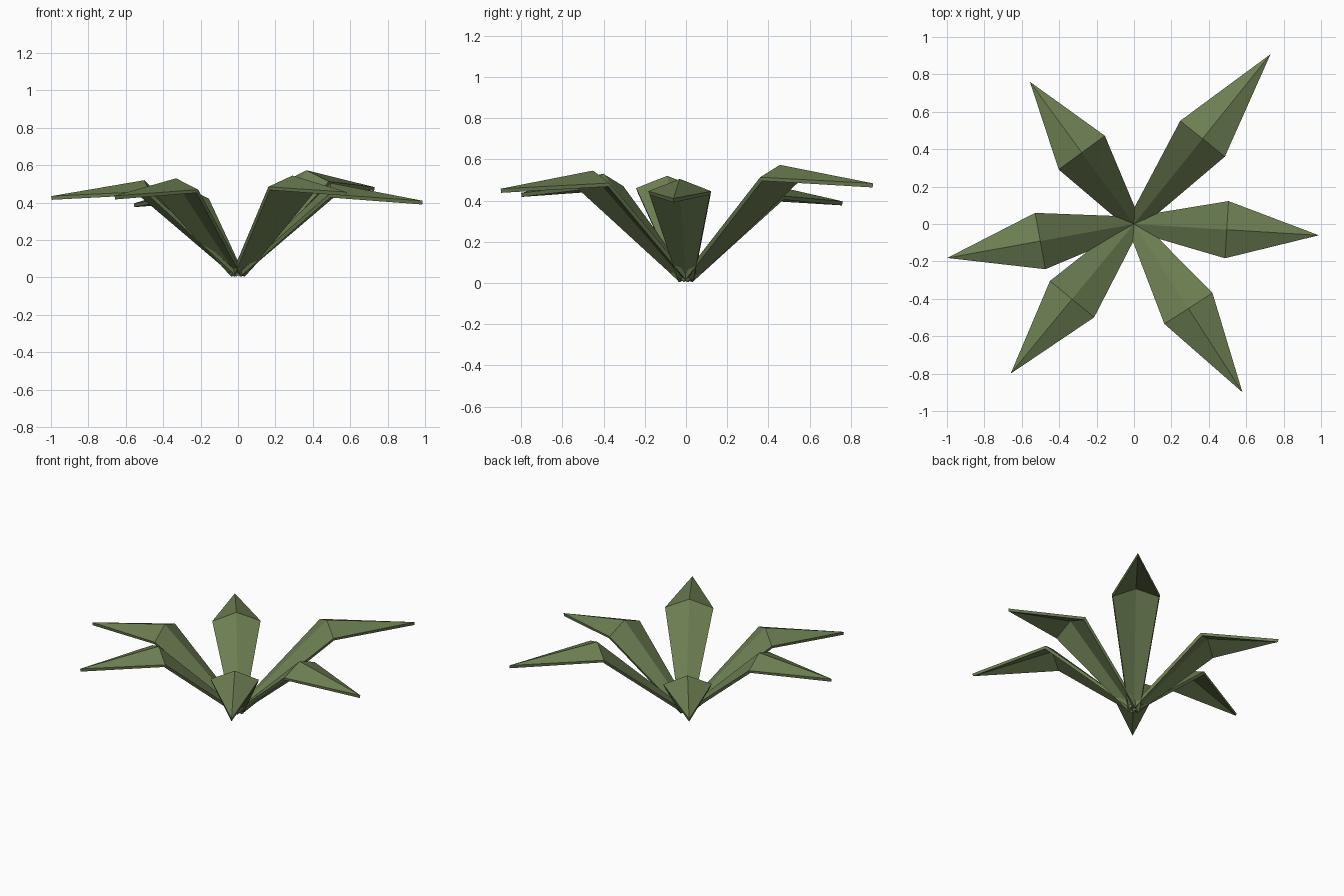
import bpy, bmesh
from math import radians

if "Cube" in bpy.data.objects:
    bpy.data.objects.remove(bpy.data.objects["Cube"])

green = bpy.data.materials.new("leaf_green")
green.diffuse_color = (0.15, 0.21, 0.085, 1)
green.use_nodes = True
green.node_tree.nodes["Principled BSDF"].inputs["Base Color"].default_value = green.diffuse_color

# Leaves: angle, reach of tip, ridge height at the bend, tip height
leaves = [(-3.5, 0.99, 0.505, 0.41), (51.2, 1.165, 0.573, 0.483),
          (126.2, 0.942, 0.482, 0.396), (190.3, 1.015, 0.52, 0.435),
          (230.5, 1.037, 0.53, 0.437), (302.8, 1.07, 0.545, 0.457)]


def make_leaf(i, angle, reach, ridge, tip):
    bm = bmesh.new()
    # Cross rows: narrow base and wide bend, both with a raised midrib
    rows = []
    for r, z, half, drop in [(0.0, 0.03, 0.04, 0.012), (reach * 0.502, ridge, 0.153, 0.06)]:
        rows.append([bm.verts.new((r, y, z - d))
                     for y, d in ((-half, drop), (0, 0), (half, drop))])
    point = bm.verts.new((reach, 0, tip))
    base, bend = rows
    for k in range(2):
        bm.faces.new((base[k], bend[k], bend[k + 1], base[k + 1]))
        bm.faces.new((bend[k], point, bend[k + 1]))
    bm.normal_update()
    mesh = bpy.data.meshes.new(f"leaf_{i}")
    bm.to_mesh(mesh)
    bm.free()
    mesh.materials.append(green)
    obj = bpy.data.objects.new(f"leaf_{i}", mesh)
    bpy.context.collection.objects.link(obj)
    obj.rotation_euler.z = radians(angle)
    # Thin blade, thickened downwards
    solid = obj.modifiers.new("thickness", 'SOLIDIFY')
    solid.thickness = 0.02
    solid.offset = -1


for i, leaf in enumerate(leaves, 1):
    make_leaf(i, *leaf)
